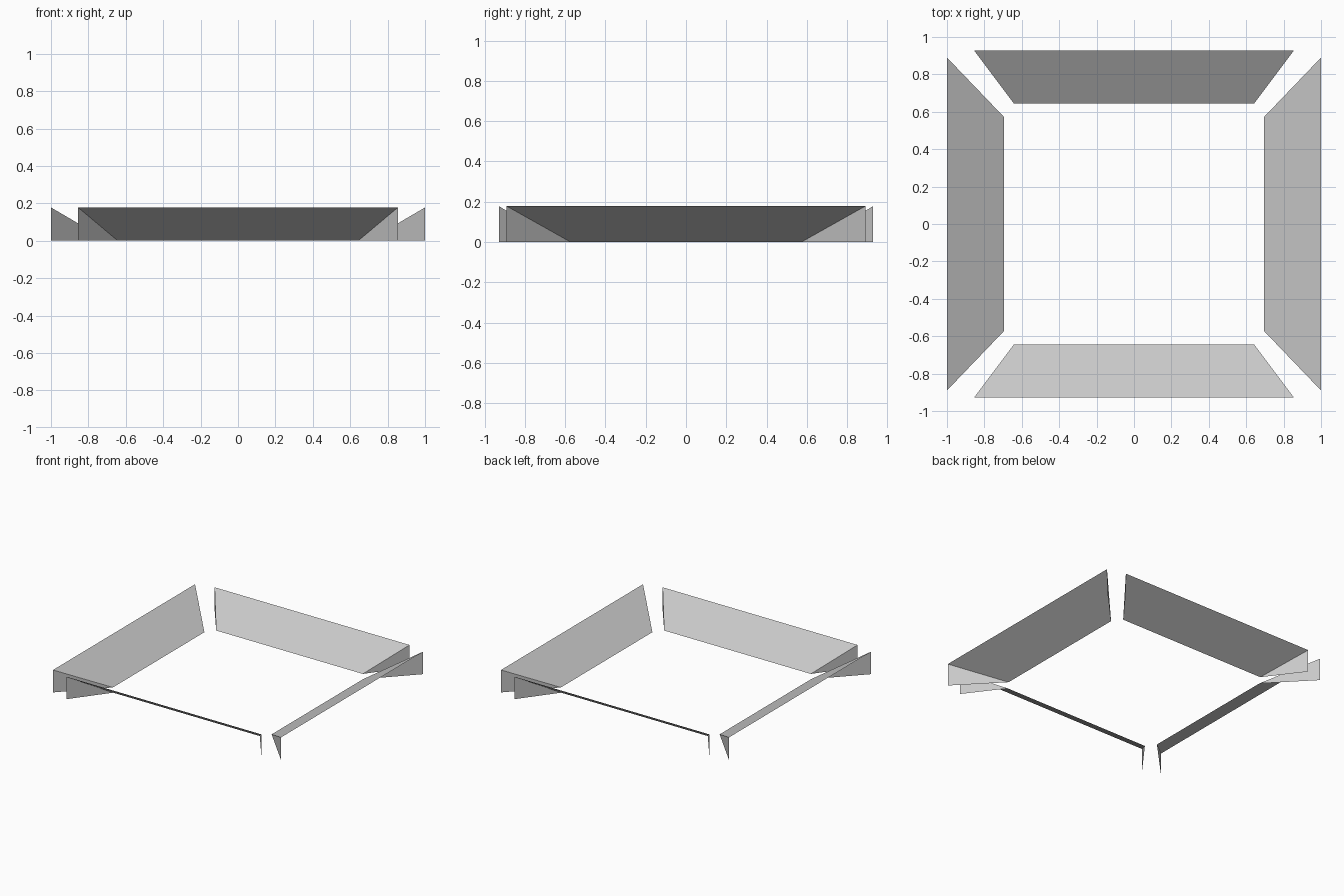
import bpy
import bmesh
import math
from mathutils import Matrix

cube = bpy.data.objects.get("Cube")
if cube:
    bpy.data.objects.remove(cube, do_unlink=True)

grey = bpy.data.materials.new("light_grey")
grey.use_nodes = True
COLOUR = (0.58, 0.58, 0.58, 1.0)
grey.diffuse_color = COLOUR
grey.node_tree.nodes["Principled BSDF"].inputs["Base Color"].default_value = COLOUR

HEIGHT = 0.178


def ramp(name, outer_half, outer_dist, inner_half, inner_dist, angle):
    """Open sloping panel with a triangular cheek at each end, turned about z."""
    bm = bmesh.new()
    ends = []
    for s in (-1, 1):
        top = bm.verts.new((s * outer_half, -outer_dist, HEIGHT))
        foot = bm.verts.new((s * outer_half, -outer_dist, 0))
        toe = bm.verts.new((s * inner_half, -inner_dist, 0))
        ends.append((top, foot, toe))
    (lt, lf, li), (rt, rf, ri) = ends
    bm.faces.new((lt, rt, ri, li))   # sloping panel
    bm.faces.new((rt, rf, ri))       # end cheeks
    bm.faces.new((lt, li, lf))
    bmesh.ops.rotate(bm, verts=bm.verts, cent=(0, 0, 0),
                     matrix=Matrix.Rotation(math.radians(angle), 3, "Z"))
    mesh = bpy.data.meshes.new(name)
    bm.to_mesh(mesh)
    bm.free()
    mesh.materials.append(grey)
    obj = bpy.data.objects.new(name, mesh)
    bpy.context.collection.objects.link(obj)


# Front and back ramps
for name, angle in (("front_ramp", 0), ("back_ramp", 180)):
    ramp(name, 0.855, 0.928, 0.643, 0.645, angle)

# Side ramps
for name, angle in (("left_ramp", 90), ("right_ramp", 270)):
    ramp(name, 0.89, 1.0, 0.573, 0.696, angle)
